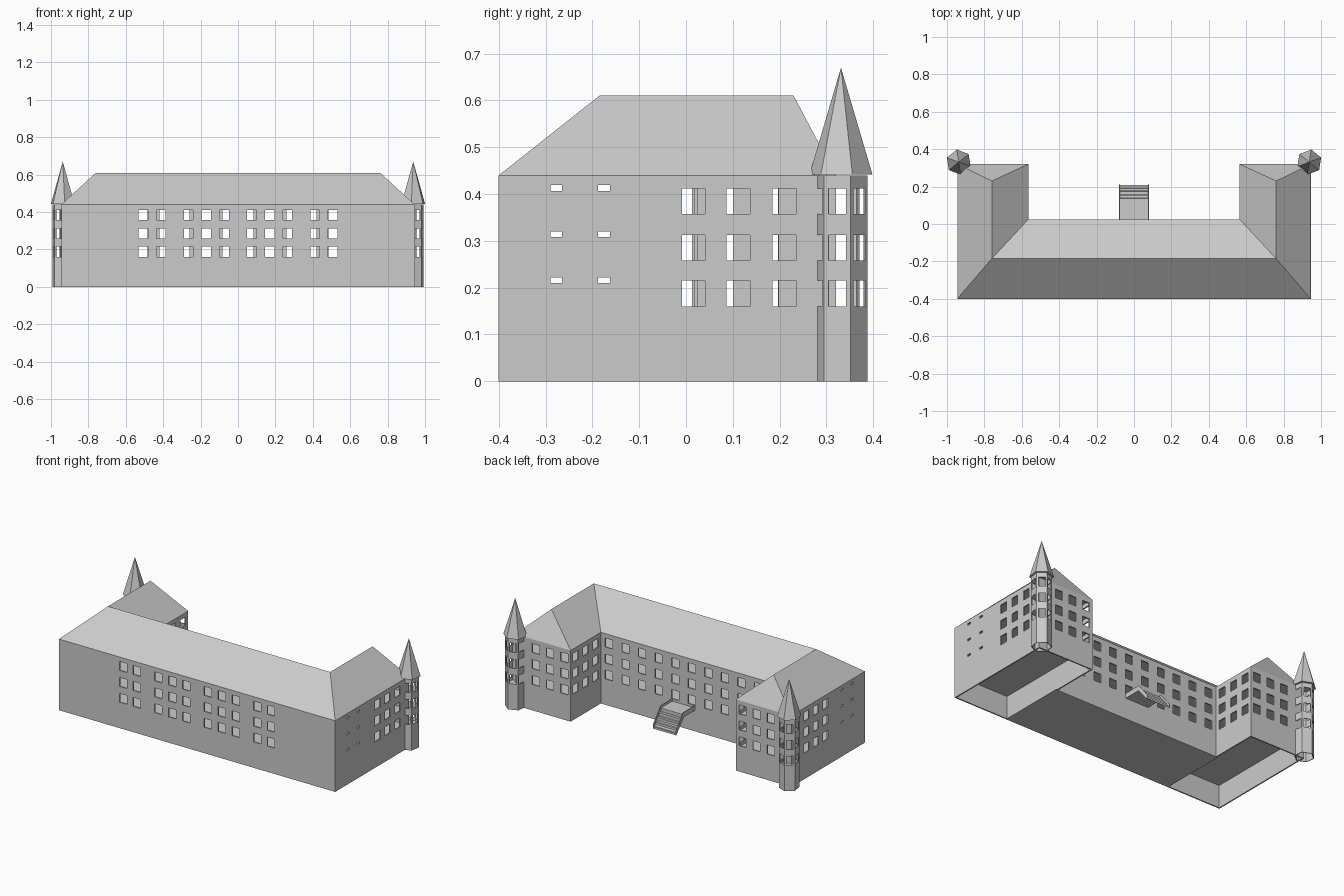
import bpy, bmesh, math
from mathutils import Vector

if "Cube" in bpy.data.objects:
    bpy.data.objects.remove(bpy.data.objects["Cube"])

stone = bpy.data.materials.new("grey stone")
stone.diffuse_color = (0.6, 0.6, 0.6, 1)
stone.use_nodes = True
stone.node_tree.nodes["Principled BSDF"].inputs["Base Color"].default_value = stone.diffuse_color

EAVE, RIDGE, FLOOR = 0.44, 0.61, 0.14
XO, XI, YF, YB, YW = 0.945, 0.565, -0.4, 0.025, 0.32   # outer/inner x, front, court, wing end
ROWS = [(0.16, 0.215), (0.258, 0.313), (0.357, 0.412)]  # window sills and heads
SLITS = [(0.21, 0.222), (0.308, 0.32), (0.407, 0.419)]


def make(name, bm):
    me = bpy.data.meshes.new(name)
    bm.to_mesh(me)
    bm.free()
    me.materials.append(stone)
    ob = bpy.data.objects.new(name, me)
    bpy.context.collection.objects.link(ob)
    return ob


def wall(bm, p, q, holes):
    """Flat wall from p to q (outside on the right hand), with (s0, s1, z0, z1) openings."""
    p, q = Vector(p), Vector(q)
    d, length = (q - p).normalized(), (q - p).length
    us = sorted({0, length, *[h[0] for h in holes], *[h[1] for h in holes]})
    zs = sorted({0, EAVE, *[h[2] for h in holes], *[h[3] for h in holes]})
    grid = {(i, j): bm.verts.new((*(p + d * u), z))
            for i, u in enumerate(us) for j, z in enumerate(zs)}
    for i in range(len(us) - 1):
        for j in range(len(zs) - 1):
            u, z = (us[i] + us[i + 1]) / 2, (zs[j] + zs[j + 1]) / 2
            if not any(a < u < b and c < z < e for a, b, c, e in holes):
                bm.faces.new([grid[k] for k in ((i, j), (i + 1, j), (i + 1, j + 1), (i, j + 1))])


def openings(centres, width=0.05, rows=ROWS):
    return [(c - width / 2, c + width / 2, a, b) for c in centres for a, b in rows]


def thicken(ob, t):
    m = ob.modifiers.new("thickness", "SOLIDIFY")
    m.thickness, m.offset = t, -1


def both(xs):
    return [s * x for x in xs for s in (-1, 1)]


def plane(bm, x0, x1, y0, y1, z):
    bm.faces.new([bm.verts.new(c) for c in ((x0, y0, z), (x0, y1, z), (x1, y1, z), (x1, y0, z))])


# Outer walls of the U-shaped house
bm = bmesh.new()
wall(bm, (-XO, YF), (XO, YF), openings([XO + x for x in both([.073, .169, .265, .412, .506])]))
wall(bm, (XI, YB), (-XI, YB), openings([XI + x for x in both([.057, .17, .283, .396, .51])]))
slits = openings([0.123, 0.225], 0.025, SLITS)
wall(bm, (XO, YF), (XO, YW), openings([0.416, 0.512, 0.61]) + slits)
wall(bm, (-XO, YW), (-XO, YF), openings([YW + .012, YW - .078, YW - .172])
     + openings([YW + .277, YW + .175], 0.025, SLITS))
inner = [0.05, 0.147, 0.245]
wall(bm, (XI, YW), (XI, YB), openings(inner))
wall(bm, (-XI, YB), (-XI, YW), openings(inner))
ends = [0.61, 0.706, 0.803]
wall(bm, (XO, YW), (XI, YW), openings([XO - x for x in ends]))
wall(bm, (-XI, YW), (-XO, YW), openings([x - XI for x in ends]))
thicken(make("house_walls", bm), 0.008)

# Storey floors, the cellar bottom and its two side walls
bm = bmesh.new()
e = 0.002
for z in (FLOOR, 0.24, 0.34, EAVE - e):
    plane(bm, -XO + e, XO - e, YF + e, YB - e, z)
    plane(bm, -XO + e, -XI - e, YB - e, YW - e, z)
    plane(bm, XI + e, XO - e, YB - e, YW - e, z)
plane(bm, -0.578, 0.578, YF + e, YB - e, 0)
for x in (-0.578, 0.578):
    bm.faces.new([bm.verts.new(c) for c in
                  ((x, YF + e, 0), (x, YW - e, 0), (x, YW - e, FLOOR), (x, YF + e, FLOOR))])
make("floors", bm)

# Hipped roof over main range and wings
bm = bmesh.new()
half = {"a": (XO, YF, EAVE), "b": (XO, YW, EAVE), "c": (XI, YW, EAVE), "d": (XI, YB, EAVE),
        "r": (0.76, -0.185, RIDGE), "s": (0.76, 0.23, RIDGE)}
R = {k: bm.verts.new(v) for k, v in half.items()}
L = {k: bm.verts.new((-v[0], v[1], v[2])) for k, v in half.items()}
bm.faces.new((L["a"], R["a"], R["r"], L["r"]))
bm.faces.new((R["d"], L["d"], L["r"], R["r"]))
for V in (R, L):
    for loop in ("absr", "cdrs", "bcs"):
        bm.faces.new([V[k] for k in loop])
bmesh.ops.recalc_face_normals(bm, faces=bm.faces)
make("house_roof", bm)


# Six-sided corner towers with pointed roofs
def hexagon(cx, cy, r, side):
    pts = [(cx + side * r * math.cos(math.radians(21 + 60 * k)),
            cy + r * math.sin(math.radians(21 + 60 * k))) for k in range(6)]
    return pts if side > 0 else pts[::-1]


for side, label in ((1, "right"), (-1, "left")):
    cx, cy = side * 0.937, 0.331
    ring = hexagon(cx, cy, 0.0577, side)
    bm = bmesh.new()
    for k in range(6):
        wall(bm, ring[k], ring[(k + 1) % 6], openings([0.0289], 0.038))
    thicken(make(label + "_tower_walls", bm), 0.004)
    bm = bmesh.new()
    bm.faces.new([bm.verts.new((x, y, FLOOR)) for x, y in reversed(ring)])
    make(label + "_tower_floor", bm)
    bm = bmesh.new()
    base = [bm.verts.new((x, y, EAVE + e)) for x, y in hexagon(cx, cy, 0.068, side)]
    apex = bm.verts.new((cx, cy, 0.67))
    bm.faces.new(base[::-1])
    for k in range(6):
        bm.faces.new((base[k], base[(k + 1) % 6], apex))
    make(label + "_tower_roof", bm)


# Courtyard landing with steps and low side rails
def extrude_profile(name, pts, x0, x1):
    bm = bmesh.new()
    f = bm.faces.new([bm.verts.new((x0, y, z)) for y, z in pts])
    out = bmesh.ops.extrude_face_region(bm, geom=[f])["geom"]
    bmesh.ops.translate(bm, vec=(x1 - x0, 0, 0), verts=[v for v in out if isinstance(v, bmesh.types.BMVert)])
    bmesh.ops.recalc_face_normals(bm, faces=bm.faces)
    make(name, bm)


steps = [(YB, 0.145), (0.137, 0.145)]
for k in range(4):
    z = 0.145 - 0.022 * (k + 1)
    steps += [(0.137 + 0.018 * k, z), (0.137 + 0.018 * (k + 1), z)]
steps += [(0.209, 0.045), (0.132, 0.13), (YB, 0.13)]
extrude_profile("court_steps", steps, -0.076, 0.076)
rail = [(YB, 0.13), (0.132, 0.13), (0.21, 0.045), (0.21, 0.07), (0.137, 0.16), (YB, 0.16)]
for x in (-0.08, 0.076):
    extrude_profile("step_rail", rail, x, x + 0.004)
